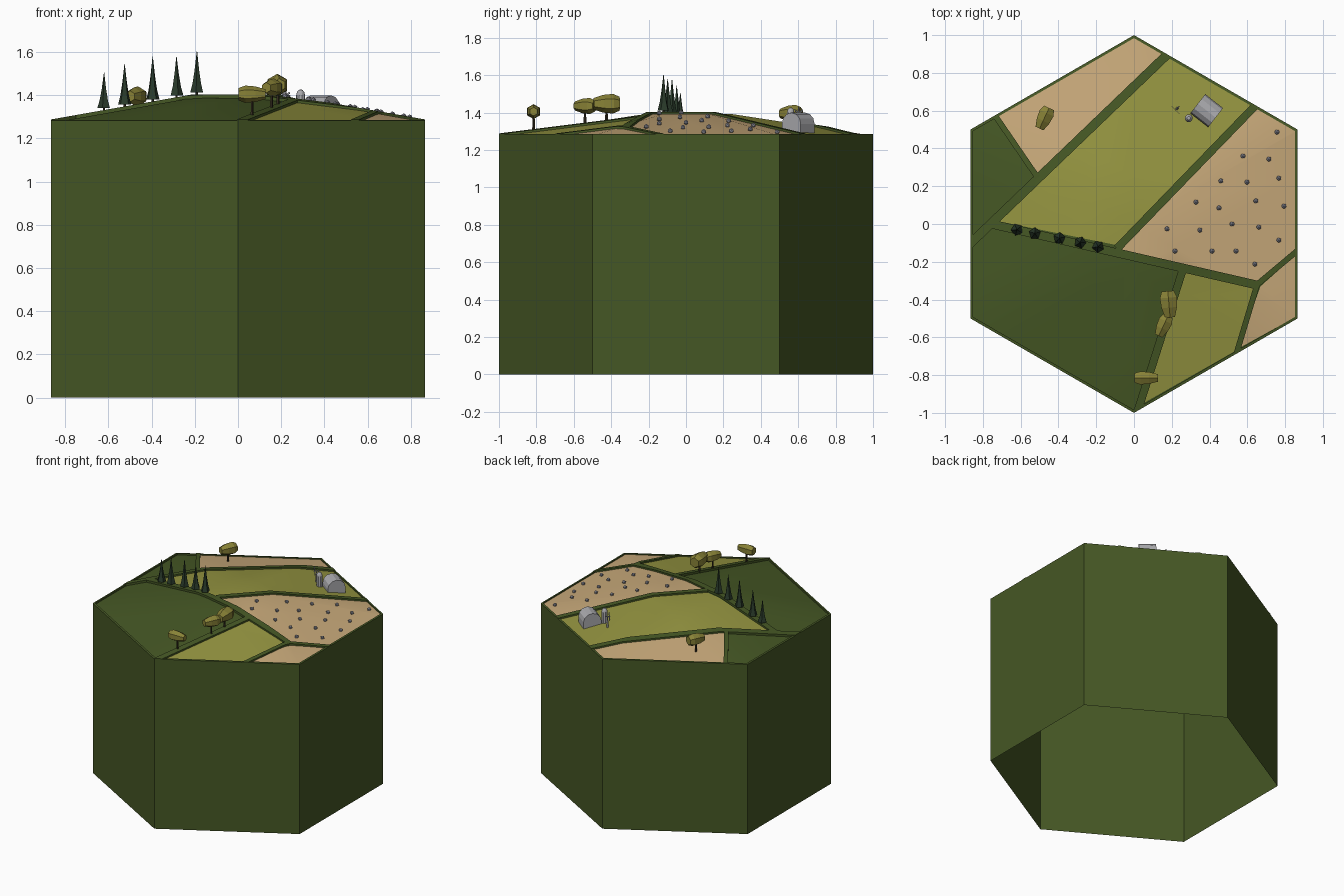
import bpy, bmesh, math
from mathutils import Vector, Matrix

if "Cube" in bpy.data.objects:
    bpy.data.objects.remove(bpy.data.objects["Cube"])

AP = math.sqrt(3) / 2
NORMALS = [Vector((math.cos(i * math.pi / 3), math.sin(i * math.pi / 3), 0)) for i in range(6)]
HEX = [Vector((math.cos(a), math.sin(a), 0)) for a in [math.pi / 6 + i * math.pi / 3 for i in range(6)]]
EDGE_Z, RISE, FLAT = 1.272, 0.115, 0.25


def mat(name, rgb):
    m = bpy.data.materials.new(name)
    m.diffuse_color = (*rgb, 1)
    m.use_nodes = True
    m.node_tree.nodes["Principled BSDF"].inputs["Base Color"].default_value = m.diffuse_color
    return m


GREEN = mat("dark grass", (0.060, 0.096, 0.018))
OLIVE = mat("light crop", (0.300, 0.300, 0.052))
TAN = mat("dry soil", (0.580, 0.400, 0.195))
PINE = mat("pine green", (0.023, 0.043, 0.024))
LEAF = mat("tree olive", (0.250, 0.225, 0.038))
BARK = mat("dark bark", (0.035, 0.026, 0.014))
GREY = mat("grey metal", (0.400, 0.400, 0.420))
STONE = mat("bale grey", (0.340, 0.340, 0.400))


def ground(x, y):
    """Height of the hexagonal hill with a flat top."""
    d = max(n.x * x + n.y * y for n in NORMALS) / AP
    return EDGE_Z + RISE * min(1, (1 - d) / (1 - FLAT))


def finish(name, bm, m, smooth=False):
    bmesh.ops.recalc_face_normals(bm, faces=bm.faces)
    me = bpy.data.meshes.new(name)
    bm.to_mesh(me)
    bm.free()
    me.materials.append(m)
    ob = bpy.data.objects.new(name, me)
    bpy.context.collection.objects.link(ob)
    if smooth:
        bpy.ops.object.select_all(action='DESELECT')
        ob.select_set(True)
        bpy.context.view_layer.objects.active = ob
        bpy.ops.object.shade_smooth_by_angle(angle=math.radians(30))
    return ob


def drape(name, polys, m, top, thick=0):
    """Lay flat outlines over the hill, optionally as raised slabs."""
    out = bmesh.new()
    for poly in polys:
        bm = bmesh.new()
        bm.faces.new([bm.verts.new((p[0], p[1], 0)) for p in poly])

        def cut(co, no, clear=False):
            bmesh.ops.bisect_plane(bm, geom=bm.verts[:] + bm.edges[:] + bm.faces[:], dist=1e-5,
                                   plane_co=co, plane_no=no, clear_outer=clear)
        for n in NORMALS:
            cut(n * AP, n, True)
            cut(n * AP * FLAT, n)
        for v in HEX[:3]:
            cut((0, 0, 0), (-v.y, v.x, 0))
        for v in bm.verts:
            v.co.z = ground(v.co.x, v.co.y) + top
        bmesh.ops.recalc_face_normals(bm, faces=bm.faces)
        if bm.faces[:] and sum(f.normal.z for f in bm.faces) < 0:
            bmesh.ops.reverse_faces(bm, faces=bm.faces)
        if thick:
            r = bmesh.ops.extrude_face_region(bm, geom=bm.faces[:], use_keep_orig=True)
            for v in [g for g in r['geom'] if isinstance(g, bmesh.types.BMVert)]:
                v.co.z -= thick
        tmp = bpy.data.meshes.new("tmp")
        bm.to_mesh(tmp)
        bm.free()
        out.from_mesh(tmp)
        bpy.data.meshes.remove(tmp)
    ob = finish(name, out, m, True)
    if not thick and ob.data.polygons[0].normal.z < 0:
        ob.data.flip_normals()
    return ob


def lathe(name, rings, sides, m, matrix, smooth=False):
    """Rings of (height, radius) around local z, capped at both ends."""
    bm = bmesh.new()
    loops = [[bm.verts.new((r * math.cos(2 * math.pi * i / sides), r * math.sin(2 * math.pi * i / sides), z))
              for i in range(sides)] for z, r in rings]
    for a, b in zip(loops, loops[1:]):
        for i in range(sides):
            j = (i + 1) % sides
            bm.faces.new((a[i], a[j], b[j], b[i]))
    bm.faces.new(loops[0])
    bm.faces.new(loops[-1])
    bm.transform(matrix)
    return finish(name, bm, m, smooth)


T = Matrix.Translation

# Hexagonal block, open underneath, and the hill on top
bm = bmesh.new()
low = [bm.verts.new(v) for v in HEX]
high = [bm.verts.new((v.x, v.y, EDGE_Z)) for v in HEX]
for i in range(6):
    j = (i + 1) % 6
    bm.faces.new((low[i], low[j], high[j], high[i]))
finish("block_walls", bm, GREEN)
drape("hill", [HEX], GREEN, 0)

# Fields
drape("soil_fields", [
    [(0, 0.985), (0.15, 0.90), (-0.5, 0.26), (-0.735, 0.57)],
    [(0.65, 0.61), (0.86, 0.49), (0.86, -0.13), (0.655, -0.31), (-0.09, -0.13)],
    [(0.86, -0.16), (0.67, -0.33), (0.55, -0.66), (0.86, -0.49)]], TAN, 0.004)
drape("crop_fields", [
    [(0.18, 0.89), (0.625, 0.635), (-0.10, -0.11), (-0.72, 0.015)],
    [(0.27, -0.24), (0.64, -0.34), (0.54, -0.67), (0.03, -0.96)]], OLIVE, 0.004)


# Hedge rows between the fields and a low rim
def strip(a, b, w):
    a, b = Vector(a), Vector(b)
    n = (b - a).normalized()
    n = Vector((-n.y, n.x)) * w / 2
    return [a - n, b - n, b + n, a + n]


drape("hedges", [strip(*s) for s in [
    ((0.21, 0.93), (-0.90, -0.135), 0.048), ((0.67, 0.655), (-0.09, -0.13), 0.042),
    ((-0.755, 0.0), (0.66, -0.325), 0.046), ((0.64, -0.33), (0.92, -0.095), 0.03),
    ((0.655, -0.31), (0.535, -0.71), 0.03), ((0.262, -0.23), (0.01, -1.02), 0.042),
    ((-0.76, 0.61), (-0.51, 0.245), 0.03)]], GREEN, 0.016, 0.018)
drape("rim", [[HEX[i], HEX[(i + 1) % 6], HEX[(i + 1) % 6] * 0.984, HEX[i] * 0.984]
              for i in range(6)], GREEN, 0.012, 0.014)

# Row of pines
for x, y, tip in [(-0.62, -0.03, 1.505), (-0.525, -0.05, 1.545), (-0.395, -0.075, 1.58),
                  (-0.285, -0.098, 1.58), (-0.19, -0.12, 1.605)]:
    g = ground(x, y)
    h = tip - g
    at = T((x, y, g)) @ Matrix.Rotation(x * 9, 4, 'Z')
    lathe("pine_trunk", [(-0.01, 0.006), (0.04, 0.006)], 5, BARK, at)
    lathe("pine_crown", [(0.025, 0.032), (0.25 * h + 0.012, 0.021), (0.6 * h, 0.011), (h, 0.0008)], 5, PINE, at)

# Broad trees: faceted drums lying on a thin trunk (x, y, crown z, length, radius, heading)
for x, y, z, ln, r, a in [(0.185, -0.425, 1.447, 0.14, 0.05, 95), (0.155, -0.54, 1.435, 0.115, 0.041, 65),
                          (0.065, -0.815, 1.405, 0.125, 0.038, 180), (-0.475, 0.56, 1.395, 0.12, 0.044, 65)]:
    g = ground(x, y)
    lathe("tree_trunk", [(-0.01, 0.008), (z - g, 0.006)], 5, BARK, T((x, y, g)))
    at = T((x, y, z)) @ Matrix.Rotation(math.radians(a), 4, 'Z') @ Matrix.Rotation(math.pi / 2, 4, 'Y')
    lathe("tree_crown", [(-ln / 2, 0.6 * r), (-ln / 8, 0.95 * r), (ln / 4, 1.05 * r), (ln / 2, 0.75 * r)], 6, LEAF, at)

# Round-roofed barn
BX, BY = 0.385, 0.60
bg = ground(BX, BY)
bm = bmesh.new()
prof = [(-0.064, -0.025), (-0.064, 0.04)]
prof += [(-0.064 * math.cos(i * math.pi / 6), 0.04 + 0.06 * math.sin(i * math.pi / 6)) for i in range(1, 6)]
prof += [(0.064, 0.04), (0.064, -0.025)]
f = bm.faces.new([bm.verts.new((-0.06, y, z)) for y, z in prof])
r = bmesh.ops.extrude_face_region(bm, geom=[f], use_keep_orig=True)
bmesh.ops.translate(bm, vec=(0.12, 0, 0), verts=[v for v in r['geom'] if isinstance(v, bmesh.types.BMVert)])
bm.transform(T((BX, BY, bg)) @ Matrix.Rotation(math.radians(-38), 4, 'Z'))
finish("barn", bm, GREY)

# Silo with a domed cap
lathe("silo", [(-0.02, 0.021), (0.085, 0.021), (0.101, 0.017), (0.111, 0.009), (0.113, 0.001)], 10, GREY,
      T((0.29, 0.56, ground(0.29, 0.56))), True)

# Wind pump: post, hub and blades
wx, wy = 0.228, 0.612
wg = ground(wx, wy)
lathe("pump_post", [(-0.01, 0.009), (0.085, 0.004)], 4, GREY, T((wx, wy, wg)))
face = T((wx, wy, wg + 0.085)) @ Matrix.Rotation(math.radians(225), 4, 'Z') @ Matrix.Rotation(math.pi / 2, 4, 'Y')
lathe("pump_hub", [(-0.018, 0.004), (0.014, 0.004)], 6, GREY, face)
bm = bmesh.new()
for i in range(6):
    m = face @ T((0, 0, 0.012)) @ Matrix.Rotation(i * math.pi / 3, 4, 'Z') @ T((0.017, 0, 0))
    bmesh.ops.create_cube(bm, size=1, matrix=m @ Matrix.Diagonal((0.03, 0.009, 0.003, 1)))
finish("pump_blades", bm, GREY)

# Small bales scattered over the soil field
bm = bmesh.new()
for x, y in [(0.757, 0.487), (0.577, 0.36), (0.714, 0.344), (0.46, 0.228), (0.598, 0.222), (0.767, 0.243),
             (0.328, 0.116), (0.45, 0.085), (0.645, 0.122), (0.794, 0.095), (0.175, -0.026), (0.349, -0.032),
             (0.519, 0), (0.661, -0.016), (0.767, -0.085), (0.217, -0.143), (0.413, -0.143), (0.54, -0.143),
             (0.64, -0.212)]:
    bmesh.ops.create_icosphere(bm, subdivisions=1, radius=0.014, matrix=T((x, y, ground(x, y) + 0.013)))
finish("bales", bm, STONE)
